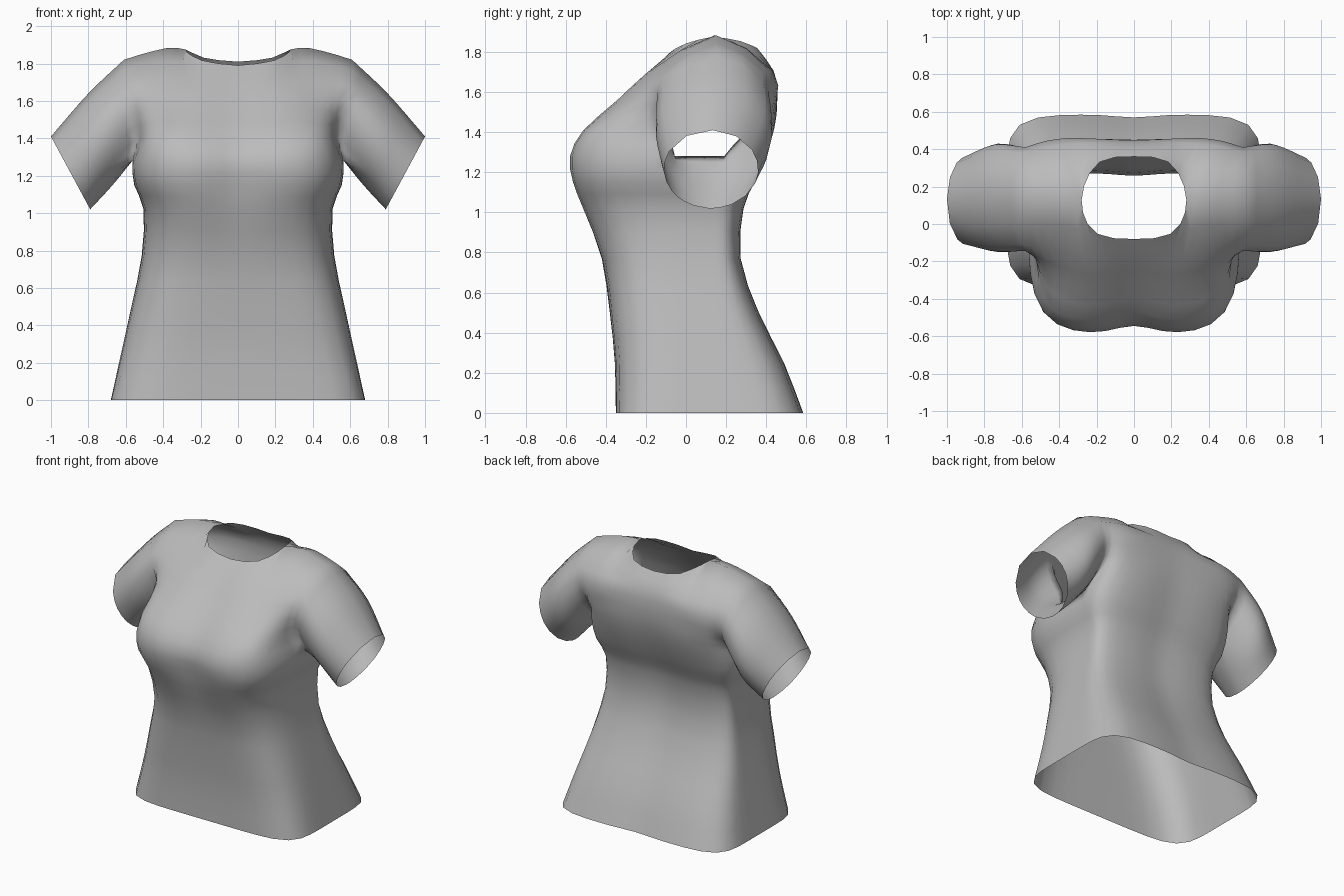
import bpy, bmesh, math
from mathutils import Vector

if "Cube" in bpy.data.objects:
    bpy.data.objects.remove(bpy.data.objects["Cube"])

FRONT, NECK, UNDER, STEPS = 10, 5, 4, 2   # columns per panel, neck column, underarm columns
AXIS, EDGE = 0.12, 76                     # side seam depth, angle of the armhole edge


def spline(keys, steps=STEPS):
    """Smooth curve through the key points."""
    p = [Vector(k) for k in keys]
    p = [2 * p[0] - p[1]] + p + [2 * p[-1] - p[-2]]
    out = []
    for a, b, c, d in zip(p, p[1:], p[2:], p[3:]):
        for i in range(steps):
            t = i / steps
            out.append(b + 0.5 * t * ((c - a) + t * ((2 * a - 5 * b + 4 * c - d)
                                                     + t * (3 * b - a - 3 * c + d))))
    return out + [p[-2]]


def resample(keys, n):
    return spline(keys, n)[::len(keys) - 1]


def ring_point(ring, deg):
    """Point on a rounded-box body section, from front centre round to back centre."""
    z, w, front, back, n, cleft = ring
    s, c = math.sin(math.radians(deg)), math.cos(math.radians(deg))
    r = (abs(s) ** n + abs(c) ** n) ** (-1 / n)
    x = w * r * s
    y = AXIS + r * c * ((front - AXIS) if c > 0 else (AXIS - back))
    y += (cleft if c > 0 else -0.015) * math.exp(-(x / 0.14) ** 2)
    return Vector((x, y, z))


# Body sections: height, half width, front, back, squareness, front cleft
rings = [(0, .68, -.35, .585, 6, 0), (.25, .625, -.355, .49, 5, 0),
         (.5, .57, -.38, .365, 4.5, 0), (.77, .515, -.42, .275, 4, 0),
         (1.02, .505, -.52, .29, 4, .02), (1.15, .555, -.57, .345, 4.2, .04),
         (1.28, .565, -.585, .4, 4.2, .04)]

# Chest and upper back rows, centre to armhole
chest = [[(0, -.47, 1.41), (.27, -.51, 1.41), (.47, -.42, 1.41), (.54, -.09, 1.4)],
         [(0, -.32, 1.56), (.26, -.34, 1.56), (.45, -.26, 1.55), (.56, -.14, 1.53)],
         [(0, -.19, 1.69), (.22, -.19, 1.7), (.43, -.14, 1.7), (.6, -.11, 1.68)]]
upper_back = [[(0, .43, 1.42), (.27, .44, 1.42), (.47, .4, 1.41), (.54, .3, 1.4)],
              [(0, .45, 1.56), (.26, .455, 1.56), (.45, .44, 1.55), (.56, .4, 1.53)],
              [(0, .435, 1.7), (.22, .435, 1.71), (.43, .42, 1.71), (.6, .38, 1.69)]]

# Neckline and shoulder seam
neck_side = (.28, .13, 1.875)
neck_front = resample([(0, -.08, 1.79), (.17, -.065, 1.81), (.26, .02, 1.85), neck_side], NECK)
neck_back = resample([(0, .36, 1.81), (.16, .345, 1.825), (.25, .25, 1.86), neck_side], NECK)
shoulder = resample([neck_side, (.36, .15, 1.885), (.48, .15, 1.86), (.61, .15, 1.82)],
                    FRONT - NECK)


def panel_keys(rows, sign):
    """Key points of every column, hem upwards."""
    rows = [resample(r, FRONT) for r in rows]
    cols = []
    for j in range(FRONT + 1):
        a = EDGE * j / FRONT
        a = a if sign > 0 else 180 - a
        cols.append([ring_point(r, a) for r in rings] + [r[j] for r in rows])
    return cols


front_keys, back_keys = panel_keys(chest, 1), panel_keys(upper_back, -1)
front_cols = [spline(front_keys[j] + [neck_front[j]]) for j in range(NECK)]
back_cols = [spline(back_keys[j] + [neck_back[j]]) for j in range(NECK)]
over_cols = [spline(front_keys[j] + [shoulder[j - NECK]] + back_keys[j][::-1])
             for j in range(NECK, FRONT + 1)]
under_cols = [spline([ring_point(r, EDGE + (180 - 2 * EDGE) * u / UNDER) for r in rings])
              for u in range(1, UNDER)]

bm = bmesh.new()


def strip(a, b):
    """Quads between two point rows; the longer one is cut short."""
    pairs = [(bm.verts.new(p), bm.verts.new(q)) for p, q in zip(a, b)]
    for (p, q), (s, t) in zip(pairs, pairs[1:]):
        bm.faces.new((p, q, t, s))


def loft(cols):
    for a, b in zip(cols, cols[1:]):
        strip(a, b)


# Torso: front, shoulders, underarm and back
edge_col = over_cols[-1]
loft(front_cols + [over_cols[0]])
loft(over_cols)
loft([edge_col] + under_cols + [edge_col[::-1]])
loft([over_cols[0][::-1]] + back_cols[::-1])

# Sleeve: armhole loop, middle section and cuff
top = len(under_cols[0]) - 1
armhole = edge_col[top:len(edge_col) - top] + [c[-1] for c in under_cols[::-1]]


def sleeve_key(p, centre, half_up, half_depth):
    a = math.atan2((p.z - 1.55) / .27, (p.y - .14) / .27)
    return (Vector(centre) + math.sin(a) * Vector(half_up)
            + Vector((0, math.cos(a) * half_depth, 0)))


sleeve = [spline([p, sleeve_key(p, (.735, .14, 1.395), (.065, 0, .245), .29),
                  sleeve_key(p, (.895, .125, 1.215), (.105, 0, .195), .235)], 4)
          for p in armhole]
loft(sleeve + sleeve[:1])

bmesh.ops.remove_doubles(bm, verts=bm.verts, dist=0.0005)
bmesh.ops.recalc_face_normals(bm, faces=bm.faces)
if sum(f.normal.y * (f.calc_center_median().y - AXIS) for f in bm.faces) < 0:
    bmesh.ops.reverse_faces(bm, faces=bm.faces)
for f in bm.faces:
    f.smooth = True
mesh = bpy.data.meshes.new("shirt")
bm.to_mesh(mesh)
bm.free()

# Plain grey cloth
cloth = bpy.data.materials.new("grey_cloth")
cloth.use_nodes = True
grey = (.5, .5, .5, 1)
cloth.diffuse_color = grey
cloth.node_tree.nodes["Principled BSDF"].inputs["Base Color"].default_value = grey
mesh.materials.append(cloth)

shirt = bpy.data.objects.new("shirt", mesh)
bpy.context.collection.objects.link(shirt)
mirror = shirt.modifiers.new("left_right", 'MIRROR')
mirror.use_clip = True
mirror.merge_threshold = 0.001
